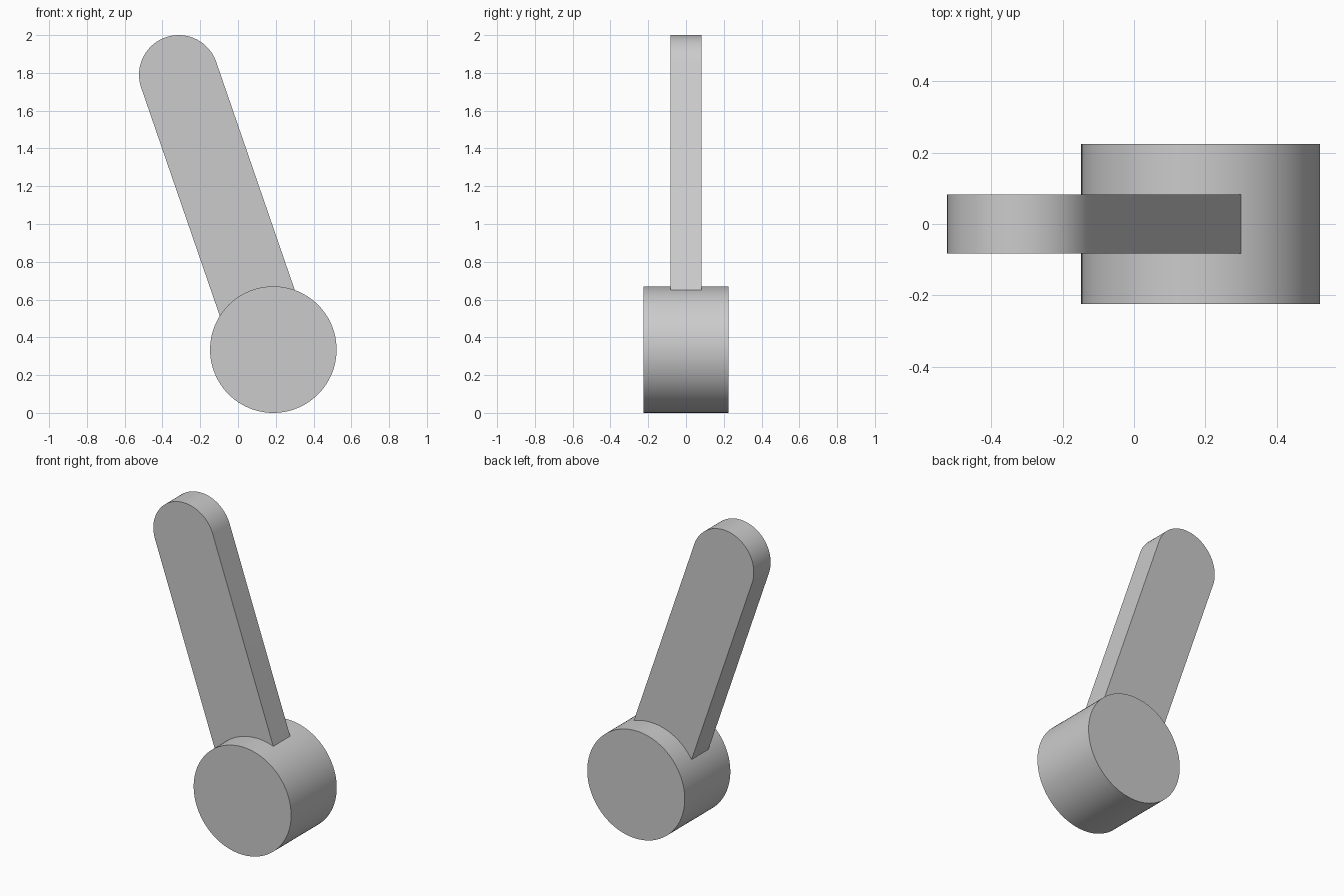
import bpy
import bmesh
from math import radians, pi, sin, cos, hypot, atan2
from mathutils import Matrix, Vector

cube = bpy.data.objects.get("Cube")
if cube:
    bpy.data.objects.remove(cube, do_unlink=True)

grey = bpy.data.materials.new("light_grey")
grey.use_nodes = True
colour = (0.6, 0.6, 0.6, 1)
grey.diffuse_color = colour
for node in grey.node_tree.nodes:
    if node.type == 'BSDF_PRINCIPLED':
        node.inputs["Base Color"].default_value = colour

HUB = Vector((0.187, 0, 0.335))
TIP = Vector((-0.314, 0, 1.79))
HUB_R, HUB_HALF = 0.335, 0.224
ARM_R, ARM_HALF = 0.21, 0.083


def extrude_profile(name, points, half, matrix):
    """Prism from an XZ outline, centred on y = 0."""
    bm = bmesh.new()
    face = bm.faces.new([bm.verts.new((x, -half, z)) for x, z in points])
    result = bmesh.ops.extrude_face_region(bm, geom=[face])
    verts = [v for v in result["geom"] if isinstance(v, bmesh.types.BMVert)]
    bmesh.ops.translate(bm, verts=verts, vec=(0, 2 * half, 0))
    bmesh.ops.transform(bm, matrix=matrix, verts=bm.verts)
    bmesh.ops.recalc_face_normals(bm, faces=bm.faces)
    mesh = bpy.data.meshes.new(name)
    bm.to_mesh(mesh)
    bm.free()
    mesh.materials.append(grey)
    obj = bpy.data.objects.new(name, mesh)
    bpy.context.collection.objects.link(obj)
    bpy.ops.object.select_all(action='DESELECT')
    obj.select_set(True)
    bpy.context.view_layer.objects.active = obj
    bpy.ops.object.shade_smooth_by_angle(angle=radians(30))
    return obj


def arc(radius, start, end, steps):
    angles = [start + (end - start) * i / steps for i in range(steps + 1)]
    return [(radius * cos(a), radius * sin(a)) for a in angles]


# Round hub lying along the y axis
extrude_profile("hub", arc(HUB_R, 0, 2 * pi, 96)[:-1], HUB_HALF,
                Matrix.Translation(HUB))

# Leaning arm with a rounded tip, its square end sunk into the hub
lean = TIP - HUB
length = hypot(lean.x, lean.z)
foot = 0.25 - length
outline = arc(ARM_R, 0, pi, 48) + [(-ARM_R, foot), (ARM_R, foot)]
tilt = Matrix.Rotation(atan2(lean.x, lean.z), 4, 'Y')
extrude_profile("arm", outline, ARM_HALF, Matrix.Translation(TIP) @ tilt)
